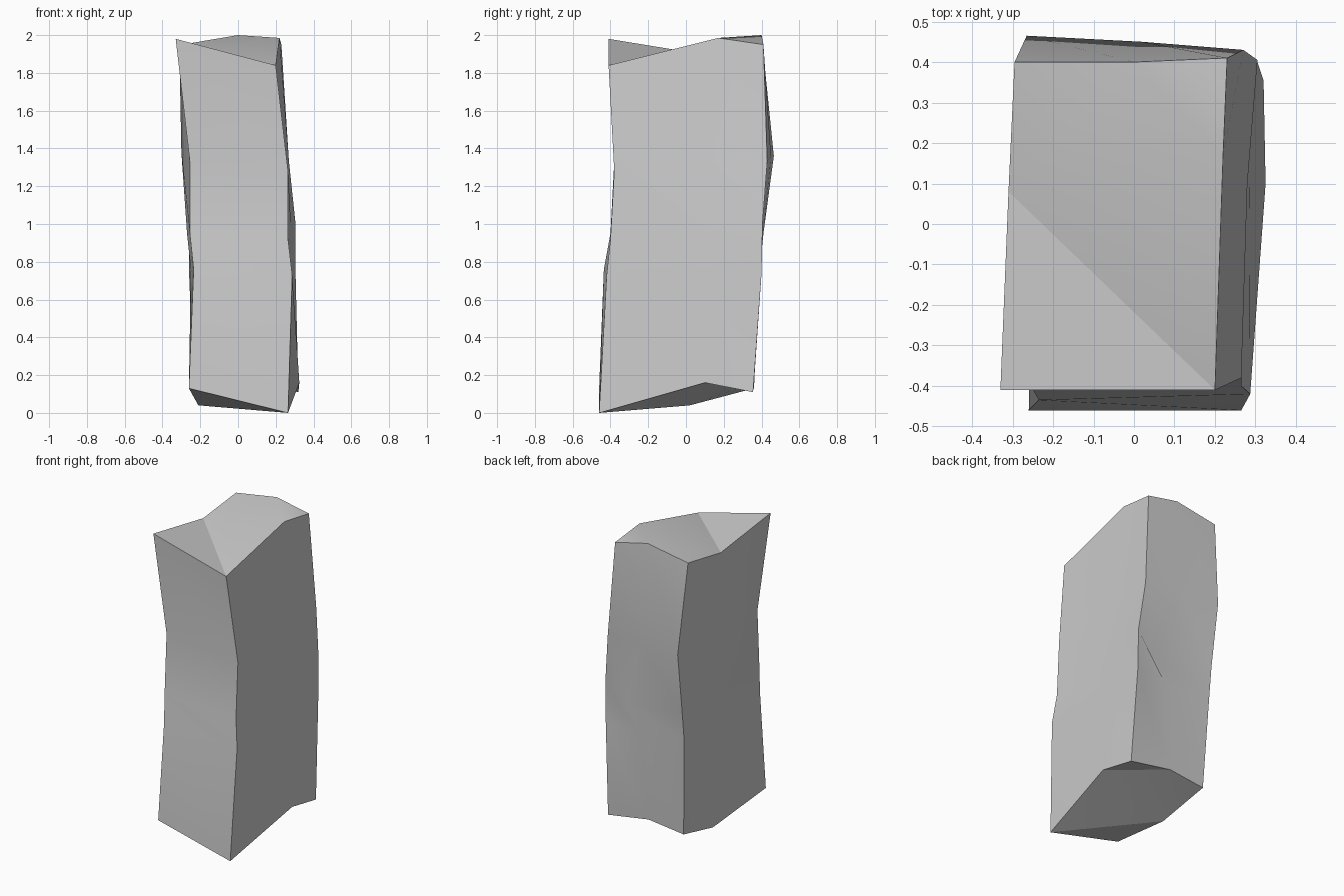
import bpy
import bmesh
import math

default_cube = bpy.data.objects.get("Cube")
if default_cube:
    bpy.data.objects.remove(default_cube, do_unlink=True)


def make_material(name, color):
    material = bpy.data.materials.new(name)
    material.use_nodes = True
    material.diffuse_color = color
    shader = next(n for n in material.node_tree.nodes if n.type == "BSDF_PRINCIPLED")
    shader.inputs["Base Color"].default_value = color
    return material


# Long edges of the stone block, each running from top to bottom
front_left = [(-.33, -.41, 1.98), (-.255, -.38, 1.33), (-.255, -.4, .95),
              (-.235, -.435, .76), (-.26, -.46, .13)]
front_right = [(.2, -.41, 1.84), (.265, -.38, 1.28), (.265, -.4, .92),
               (.287, -.42, .73), (.265, -.46, 0)]
middle_right = [(.22, .17, 1.985), (.25, .1, 1.33), (.28, .1, 1),
                (.285, .1, .74), (.325, .1, .16)]
back_right = [(.23, .41, 1.95), (.27, .43, 1.33), (.305, .405, 1),
              (.305, .4, .74), (.32, .355, .11)]
back_middle = [(0, .4, 2), (.02, .45, 1.36), (.17, .37, .88),
               (.08, .385, .72), (.02, .36, .16)]
back_left = [(-.295, .4, 1.95), (-.265, .465, 1.36), (-.26, .41, .95),
             (-.26, .39, .76), (-.235, .36, .13)]
middle_left = [(-.31, .08, 1.9), (-.3, .1, 1.38), (-.27, .08, .95),
               (-.25, .05, .76), (-.21, .02, .04)]
edges = [front_left, front_right, middle_right, back_right,
         back_middle, back_left, middle_left]


def add_cap(bm, ring):
    """Close one end with the facets of broken stone."""
    fl, fr, mr, br, bk, bl, ml = ring
    for facet in ((fl, fr, ml), (ml, fr, mr), (ml, mr, bk), (ml, bk, bl), (mr, br, bk)):
        bm.faces.new(facet)


# Walls between neighbouring edges, then both broken ends
bm = bmesh.new()
columns = [[bm.verts.new(point) for point in edge] for edge in edges]
for index, column in enumerate(columns):
    following = columns[(index + 1) % len(columns)]
    for level in range(len(column) - 1):
        bm.faces.new((column[level], column[level + 1],
                      following[level + 1], following[level]))
for end in (0, -1):
    add_cap(bm, [column[end] for column in columns])
bmesh.ops.recalc_face_normals(bm, faces=bm.faces)

mesh = bpy.data.meshes.new("stone_block")
bm.to_mesh(mesh)
bm.free()
mesh.materials.append(make_material("stone grey", (.6, .6, .6, 1)))

stone = bpy.data.objects.new("stone_block", mesh)
bpy.context.collection.objects.link(stone)
bpy.ops.object.select_all(action="DESELECT")
stone.select_set(True)
bpy.context.view_layer.objects.active = stone
bpy.ops.object.shade_smooth_by_angle(angle=math.radians(30))
